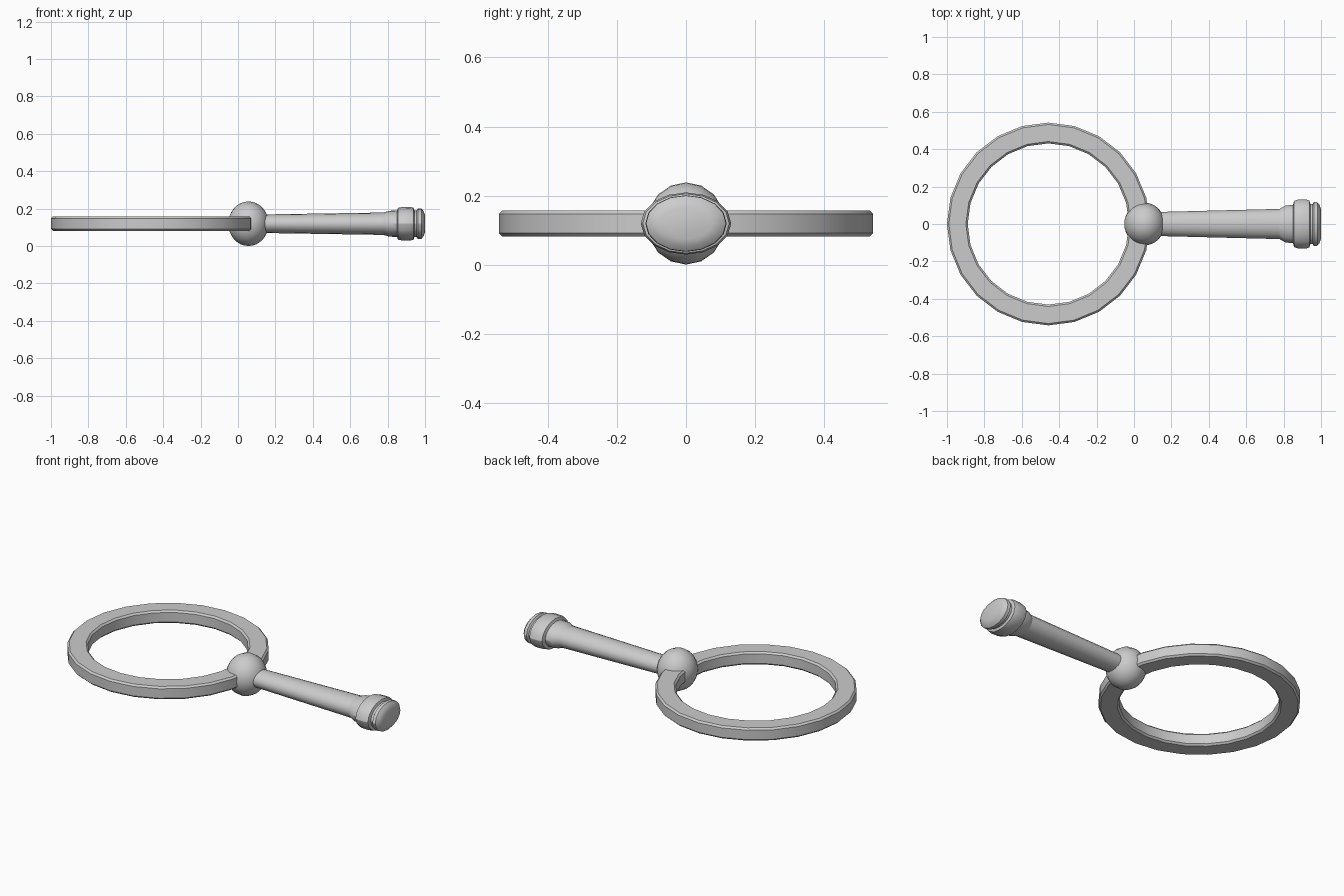
import bpy, bmesh
from math import sin, cos, pi, radians

if "Cube" in bpy.data.objects:
    bpy.data.objects.remove(bpy.data.objects["Cube"])

CZ = 0.119  # height of the common centre line


def loft(name, rings, closed=False):
    """Skin a list of vertex rings, with end caps or closed into a loop."""
    bm = bmesh.new()
    loops = [[bm.verts.new(p) for p in ring] for ring in rings]
    n = len(loops[0])
    pairs = list(zip(loops, loops[1:]))
    if closed:
        pairs.append((loops[-1], loops[0]))
    for a, b in pairs:
        for i in range(n):
            j = (i + 1) % n
            bm.faces.new((a[i], a[j], b[j], b[i]))
    if not closed:
        bm.faces.new(loops[0])
        bm.faces.new(loops[-1])
    bmesh.ops.recalc_face_normals(bm, faces=bm.faces)
    mesh = bpy.data.meshes.new(name)
    bm.to_mesh(mesh)
    bm.free()
    ob = bpy.data.objects.new(name, mesh)
    bpy.context.collection.objects.link(ob)
    bpy.ops.object.select_all(action='DESELECT')
    bpy.context.view_layer.objects.active = ob
    ob.select_set(True)
    bpy.ops.object.shade_smooth_by_angle(angle=radians(30))
    return ob


def x_lathe(name, profile, sides=16):
    """Elliptical turning about the x axis; profile = (x, y radius, z radius)."""
    angles = [2 * pi * i / sides for i in range(sides)]
    return loft(name, [[(x, ry * cos(a), CZ + rz * sin(a)) for a in angles]
                       for x, ry, rz in profile])


# Hoop: 24-sided, rectangular section with small chamfers
ri, ro, h, c = 0.431, 0.542, 0.038, 0.01
section = [(ri, -h + c), (ri + c, -h), (ro - c, -h), (ro, -h + c),
           (ro, h - c), (ro - c, h), (ri + c, h), (ri, h - c)]
loft("hoop", [[(-0.458 + r * cos(k * pi / 12), r * sin(k * pi / 12), CZ + z)
               for r, z in section] for k in range(24)], closed=True)

# Ball joining the hoop and the handle
ball = [max(0.02, k) * pi / 16 for k in range(16)] + [15.98 * pi / 16]
x_lathe("ball_joint", [(0.056 - 0.108 * cos(t), 0.114 * sin(t), 0.119 * sin(t))
                       for t in ball])

# Tapered handle shaft
x_lathe("handle_shaft", [(0.08, 0.064, 0.049), (0.16, 0.065, 0.050),
                         (0.79, 0.081, 0.060)])

# Stepped pommel with a flare, wide band, groove and domed end
x_lathe("pommel", [(0.775, 0.079, 0.059), (0.81, 0.099, 0.069),
                   (0.85, 0.102, 0.071), (0.856, 0.124, 0.085),
                   (0.875, 0.130, 0.089), (0.92, 0.131, 0.090),
                   (0.938, 0.125, 0.086), (0.943, 0.106, 0.072),
                   (0.955, 0.106, 0.072), (0.962, 0.118, 0.082),
                   (0.98, 0.116, 0.081), (0.993, 0.100, 0.066),
                   (1.0, 0.077, 0.045)])
